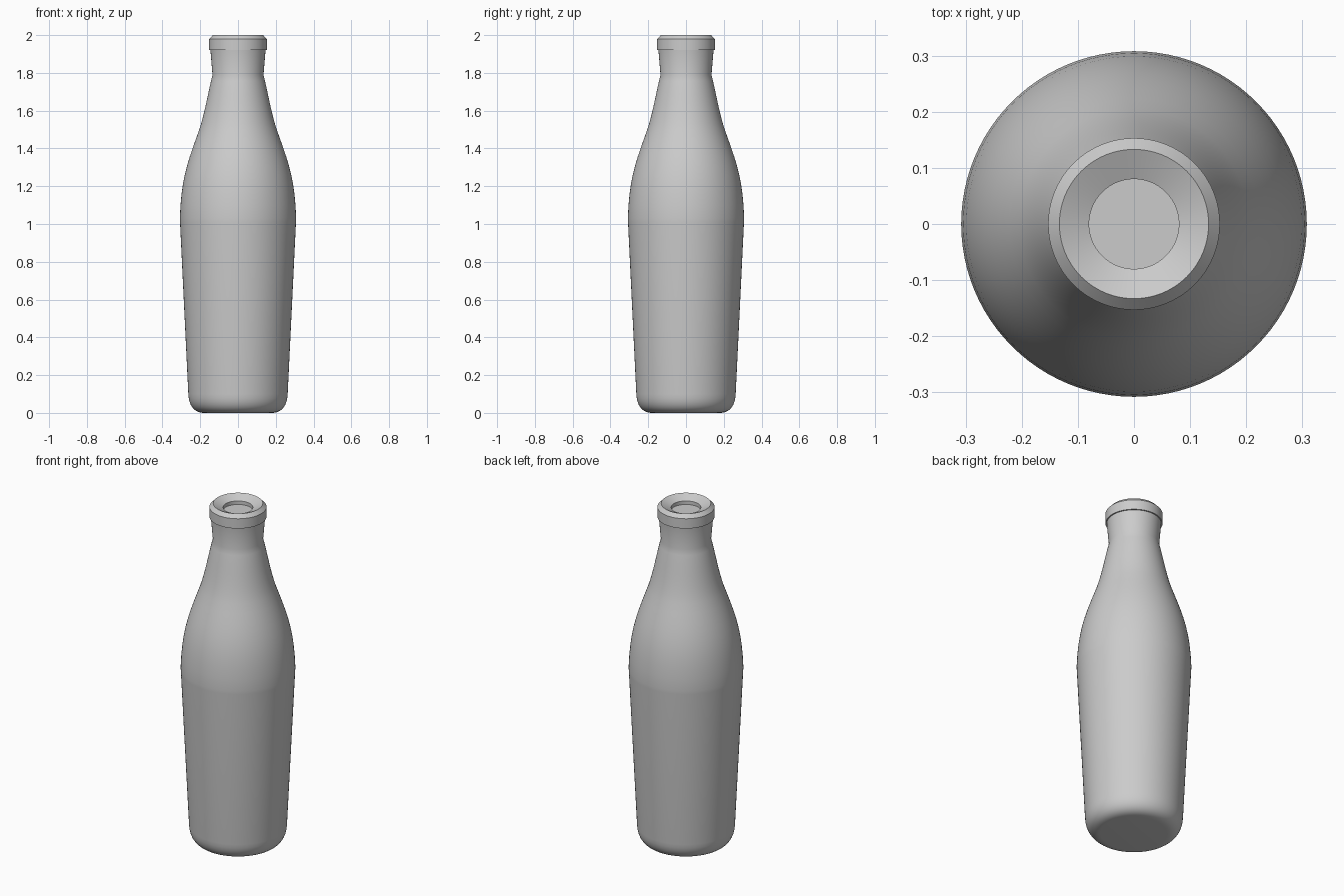
import bpy
import bmesh
import math
from mathutils import Vector
from mathutils.geometry import interpolate_bezier

SIDES = 96

cube = bpy.data.objects.get("Cube")
if cube:
    bpy.data.objects.remove(cube, do_unlink=True)

# Single plain grey finish
grey = bpy.data.materials.new("plain grey")
grey.use_nodes = True
colour = (0.6, 0.6, 0.6, 1)
grey.diffuse_color = colour
grey.node_tree.nodes["Principled BSDF"].inputs["Base Color"].default_value = colour


def curve(start, handle_a, handle_b, end, count=10):
    """Smooth run of (radius, height) points."""
    pts = [Vector((r, z, 0)) for r, z in (start, handle_a, handle_b, end)]
    return [(p.x, p.y) for p in interpolate_bezier(*pts, count)]


def lathe(name, profile):
    """Spin a (radius, height) profile round the z axis."""
    bm = bmesh.new()
    verts = [bm.verts.new((r, 0, z)) for r, z in profile]
    edges = [bm.edges.new(pair) for pair in zip(verts, verts[1:])]
    bmesh.ops.spin(bm, geom=verts + edges, cent=(0, 0, 0), axis=(0, 0, 1),
                   angle=math.tau, steps=SIDES, use_duplicate=False)
    bmesh.ops.remove_doubles(bm, verts=bm.verts, dist=0.0001)
    bmesh.ops.recalc_face_normals(bm, faces=bm.faces)
    mesh = bpy.data.meshes.new(name)
    bm.to_mesh(mesh)
    bm.free()
    mesh.materials.append(grey)
    obj = bpy.data.objects.new(name, mesh)
    bpy.context.collection.objects.link(obj)
    bpy.ops.object.select_all(action="DESELECT")
    obj.select_set(True)
    bpy.context.view_layer.objects.active = obj
    bpy.ops.object.shade_smooth_by_angle(angle=math.radians(30))
    return obj


# Rounded base, tapering body, shoulder and flared neck
base = curve((0.18, 0), (0.225, 0), (0.26, 0.03), (0.263, 0.1))
shoulder = curve((0.308, 1.03), (0.301, 1.25), (0.262, 1.34), (0.205, 1.5))
throat = curve((0.205, 1.5), (0.175, 1.59), (0.16, 1.69), (0.135, 1.79))
neck = [(0.146, 1.921)]

# Raised lip, bevelled rim, sloping mouth and shallow well
lip = [(0.153, 1.921), (0.153, 1.979), (0.133, 2.0)]
mouth = [(0.08, 1.976), (0.08, 1.955), (0, 1.955)]

lathe("bottle", [(0, 0)] + base + [(0.307, 1.01)] + shoulder
      + throat[1:] + neck + lip + mouth)
